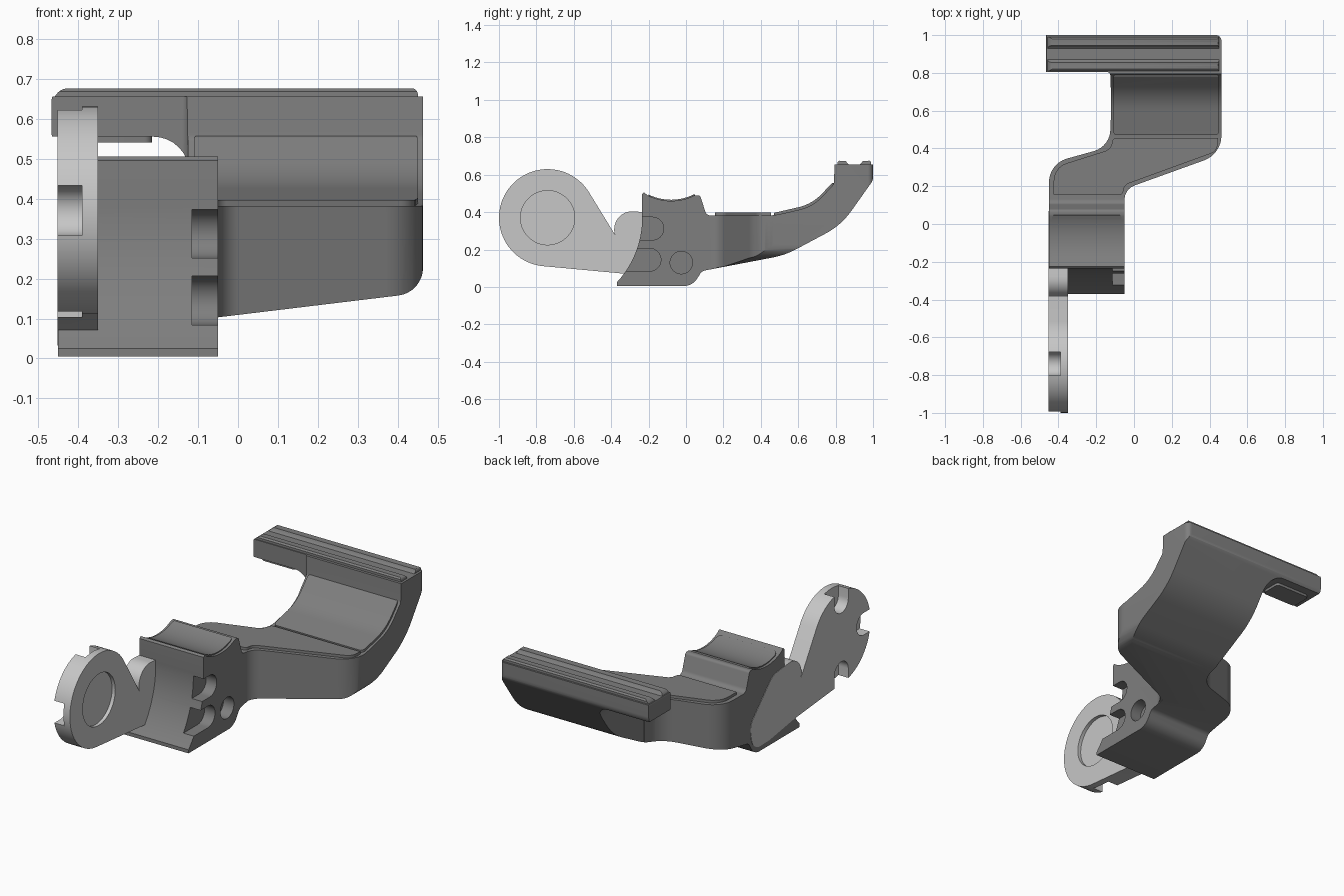
import bpy, bmesh, math
from mathutils import Vector

if "Cube" in bpy.data.objects:
    bpy.data.objects.remove(bpy.data.objects["Cube"])


def material(name, v):
    m = bpy.data.materials.new(name)
    m.diffuse_color = (v, v, v, 1)
    m.use_nodes = True
    m.node_tree.nodes["Principled BSDF"].inputs["Base Color"].default_value = m.diffuse_color
    return m


DARK = material("dark grey", 0.21)
LIGHT = material("light grey", 0.57)


def rounded(points, steps=8):
    """Polygon whose corners (u, v, radius) are replaced by arcs."""
    out, n = [], len(points)
    for i, p in enumerate(points):
        c = Vector(p[:2])
        r = p[2] if len(p) > 2 else 0
        if not r:
            out.append(c)
            continue
        a = Vector(points[i - 1][:2]) - c
        b = Vector(points[(i + 1) % n][:2]) - c
        ang = a.angle(b)
        t = min(r / math.tan(ang / 2), a.length * 0.49, b.length * 0.49)
        r = t * math.tan(ang / 2)
        a.normalize()
        b.normalize()
        mid = c + (a + b).normalized() * (r / math.sin(ang / 2))
        s, e = c + a * t - mid, c + b * t - mid
        sweep = s.angle_signed(e)
        for k in range(steps + 1):
            th = -sweep * k / steps
            out.append(mid + Vector((s.x * math.cos(th) - s.y * math.sin(th),
                                     s.x * math.sin(th) + s.y * math.cos(th))))
    return out


def prism(name, pts, axis, lo, hi, mat=DARK):
    """Extrude a 2D outline along an axis."""
    place = {"x": lambda p, d: (d, p[0], p[1]),
             "y": lambda p, d: (p[0], d, p[1]),
             "z": lambda p, d: (p[0], p[1], d)}[axis]
    bm = bmesh.new()
    f = bm.faces.new([bm.verts.new(place(p, lo)) for p in pts])
    top = bmesh.ops.extrude_face_region(bm, geom=[f])["geom"]
    shift = Vector(place((0, 0), hi - lo))
    bmesh.ops.translate(bm, vec=shift, verts=[g for g in top if isinstance(g, bmesh.types.BMVert)])
    bmesh.ops.recalc_face_normals(bm, faces=bm.faces)
    me = bpy.data.meshes.new(name)
    bm.to_mesh(me)
    bm.free()
    me.materials.append(mat)
    ob = bpy.data.objects.new(name, me)
    bpy.context.collection.objects.link(ob)
    return ob


def boolean(ob, cutter, op="DIFFERENCE"):
    bpy.context.view_layer.objects.active = ob
    m = ob.modifiers.new("cut", "BOOLEAN")
    m.object, m.operation, m.solver = cutter, op, "EXACT"
    bpy.ops.object.modifier_apply(modifier=m.name)
    bpy.data.objects.remove(cutter)


def arc(cy, cz, r, a0, a1, n):
    return [(cy + r * math.cos(math.radians(a0 + (a1 - a0) * i / n)),
             cz + r * math.sin(math.radians(a0 + (a1 - a0) * i / n))) for i in range(n + 1)]


def slot(cy, cz, r, length, ang):
    """Round-ended slot starting at a centre and running out along an angle."""
    pts = arc(0, 0, r, 90, 270, 16) + [(length, -r), (length, r)]
    c, s = math.cos(ang), math.sin(ang)
    return [(cy + u * c - v * s, cz + u * s + v * c) for u, v in pts]


# Bracket body: side profile, trimmed by plan and front outlines
AY, AZ = -0.74, 0.37
side = rounded([
    (-0.37, 0.005), (0.035, 0.005, 0.09), (0.085, 0.085, 0.04), (0.53, 0.17, 0.45),
    (0.83, 0.33, 0.4), (1.0, 0.57, 0.06), (1.0, 0.655), (0.795, 0.655), (0.79, 0.55, 0.03),
    (0.68, 0.43, 0.25), (0.47, 0.382, 0.3), (0.11, 0.382, 0.03), (0.075, 0.49, 0.02),
    (0.05, 0.49)])
side += arc(-0.08, 0.74, 0.28, -64, -116, 12)
side += [(-0.225, 0.505), (-0.235, 0.495)] + arc(AY, AZ, 0.506, 5, -43, 14)
body = prism("bracket_body", side, "x", -0.6, 0.6)
plan = rounded([
    (-0.45, -0.5), (-0.05, -0.5), (-0.05, 0.185, 0.08), (0.463, 0.37, 0.14), (0.463, 1.0, 0.03),
    (-0.467, 1.0), (-0.467, 0.805), (-0.125, 0.805, 0.02), (-0.125, 0.41, 0.12),
    (-0.45, 0.32, 0.13)])
boolean(body, prism("plan_cutter", plan, "z", -0.1, 0.9), "INTERSECT")
front = rounded([
    (-0.45, 0), (-0.05, 0), (-0.05, 0.103), (0.463, 0.165, 0.07), (0.463, 0.8), (-0.4, 0.8),
    (-0.4, 0.675), (-0.467, 0.675, 0.05), (-0.467, 0.555, 0.03), (-0.45, 0.54)])
boolean(body, prism("front_cutter", front, "y", -1, 1.2), "INTERSECT")
# Space under the overhanging finger
under = rounded([(-0.7, 0.555), (-0.122, 0.555, 0.09), (-0.122, 0.05), (-0.7, 0.05)])
boolean(body, prism("finger_cutter", under, "y", 0.55, 1.2))
# Two open slots and a round socket in the right flank
for cy, cz in ((-0.18, 0.312), (-0.195, 0.145)):
    boolean(body, prism("slot_cutter", slot(cy, cz, 0.061, 0.35, math.pi), "x", -0.115, 0.1))
boolean(body, prism("socket_cutter", arc(-0.025, 0.13, 0.06, 0, 350, 35), "x", -0.115, 0.1))

# Grooved grip rail on the rear bar
rail = [(0.81, 0.64), (0.81, 0.668), (0.82, 0.675), (0.84, 0.673)]
rail += arc(0.9, 0.695, 0.05, 205, 335, 10)
rail += [(0.96, 0.673), (0.98, 0.675), (0.99, 0.668), (0.99, 0.64)]
rail_ob = prism("grip_rail", rail, "x", -0.46, 0.45)
ends = rounded([(-0.462, 0.6), (0.45, 0.6), (0.45, 0.676, 0.015), (-0.462, 0.676, 0.05)])
boolean(rail_ob, prism("rail_cutter", ends, "y", 0.5, 1.2), "INTERSECT")

# Raised pads: finger, flat neck, curved rear and saddle
finger_plan = rounded([(-0.43, 0.82, 0.02), (-0.215, 0.82, 0.02), (-0.215, 0.94, 0.02), (-0.43, 0.94, 0.02)])
prism("finger_pad", finger_plan, "z", 0.54, 0.56)
neck = rounded([
    (-0.425, 0.155), (-0.06, 0.155, 0.02), (-0.05, 0.207, 0.04), (0.44, 0.385, 0.12), (0.445, 0.455),
    (-0.11, 0.455, 0.02), (-0.125, 0.395, 0.1), (-0.425, 0.3, 0.11)])
prism("neck_pad", neck, "z", 0.37, 0.397)
curve = rounded([(0.47, 0.37), (0.47, 0.396), (0.675, 0.443, 0.25), (0.782, 0.557, 0.02),
                 (0.797, 0.557), (0.797, 0.53), (0.69, 0.40, 0.25)])
rear = prism("rear_pad", curve, "x", -0.11, 0.45)
rear_plan = rounded([(-0.11, 0.465, 0.03), (0.45, 0.465, 0.03), (0.45, 0.8, 0.03), (-0.11, 0.8, 0.03)])
boolean(rear, prism("rear_cutter", rear_plan, "z", 0, 1), "INTERSECT")
saddle = arc(-0.08, 0.74, 0.274, -63, -117, 12) + arc(-0.08, 0.74, 0.3, -117, -63, 12)
saddle_ob = prism("saddle_pad", saddle, "x", -0.435, -0.065)
saddle_plan = rounded([(-0.435, -0.2, 0.03), (-0.065, -0.2, 0.03), (-0.065, 0.055, 0.03), (-0.435, 0.055, 0.03)])
boolean(saddle_ob, prism("saddle_cutter", saddle_plan, "z", 0, 1), "INTERSECT")

# Flat arm with round head, let into the left flank of the body
arm_pts = arc(AY, AZ, 0.26, 30, 266, 48)
arm_pts += rounded([(-0.32, 0.07), (-0.1, 0.035, 0.1), (0.05, 0.03, 0.08), (0.075, 0.18, 0.08),
                    (-0.13, 0.39, 0.1), (-0.42, 0.418, 0.14)])
arm = prism("round_head_arm", arm_pts, "x", -0.452, -0.35, LIGHT)
# Rim notches on the outer side, shallow round recess on the inner side
for ang in (90, 180, 270):
    a = math.radians(ang)
    cut = slot(AY + 0.2 * math.cos(a), AZ + 0.2 * math.sin(a), 0.0625, 0.3, a)
    boolean(arm, prism("notch_cutter", cut, "x", -0.6, -0.39, LIGHT))
boolean(arm, prism("recess_cutter", arc(AY, AZ, 0.145, 0, 354, 59), "x", -0.37, 0, LIGHT))

# Smooth curved surfaces, keep edges crisp
for ob in bpy.data.objects:
    bpy.ops.object.select_all(action="DESELECT")
    ob.select_set(True)
    bpy.context.view_layer.objects.active = ob
    bpy.ops.object.shade_smooth_by_angle(angle=math.radians(30))
